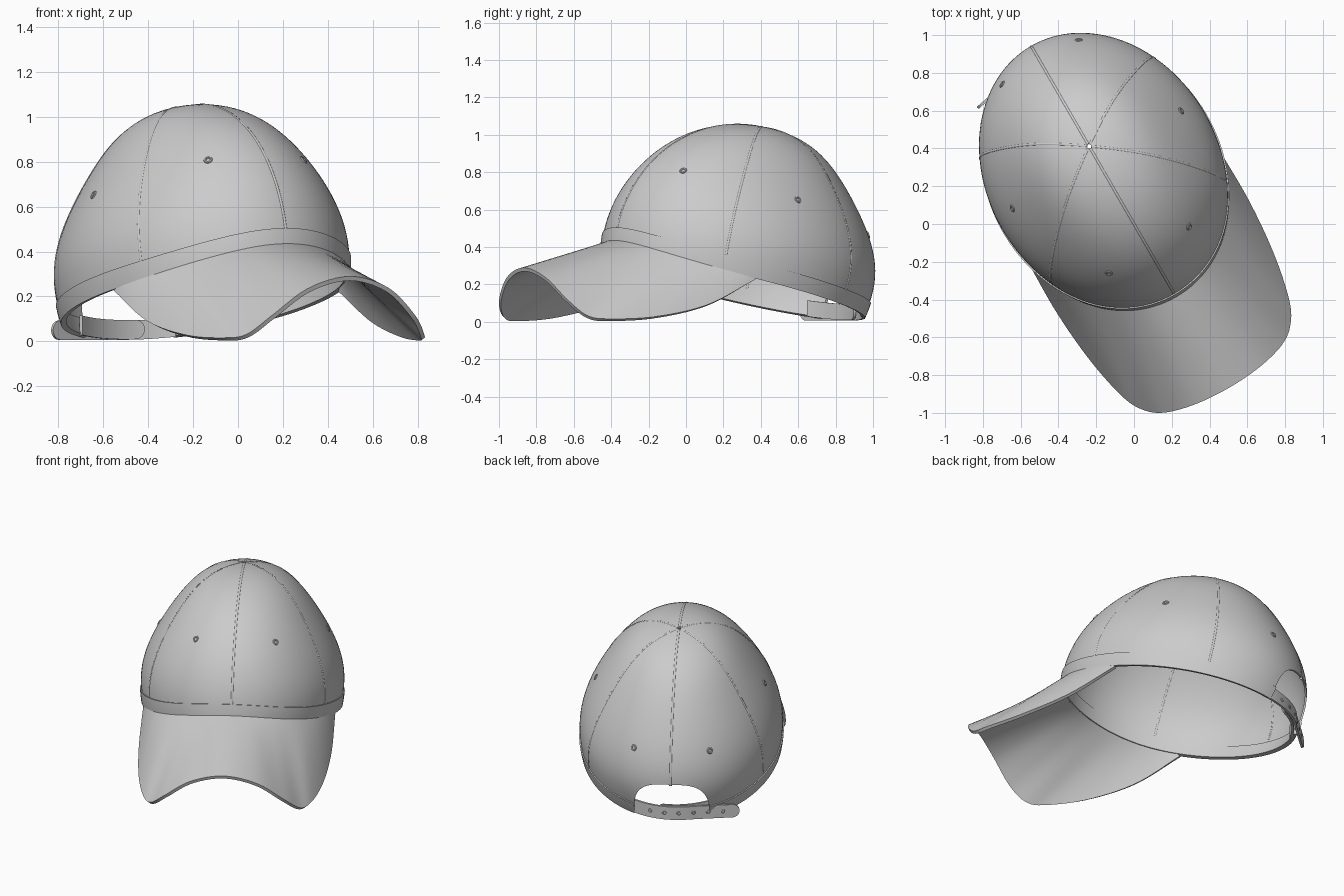
import bpy, bmesh
from math import sin, cos, pi, radians, sqrt
from mathutils import Vector, Matrix

if "Cube" in bpy.data.objects:
    bpy.data.objects.remove(bpy.data.objects["Cube"])

TURN = Matrix.Rotation(radians(30), 4, 'Z')   # cap is built straight, then turned


def surf(th, e):
    """Point on the crown: azimuth th, elevation e on a sheared ellipsoid."""
    s = sin(th)
    r = cos(e)
    if e > 0:
        r *= 1 - 0.1 * (1 - max(0, -s) ** 2) * sin(2 * e) ** 2
    return Vector((0.613 * r * cos(th),
                   0.325 + 0.75 * r * s + 0.15 * sin(e),
                   0.33 - 0.15 * r * s + 0.705 * sin(e)))


def elev(th, dz=0.0):
    """Elevation at height dz above the sloping rim."""
    e = 0.0
    for _ in range(12):
        p = surf(th, e)
        target = 0.255 - 0.243 * p.y + 0.06 * max(0, -sin(th)) ** 4 + dz
        e += (target - p.z) / 0.75
    return e


def normal(th, e):
    d = 0.01
    return (surf(th + d, e) - surf(th - d, e)).cross(surf(th, e + d) - surf(th, e - d)).normalized()


def finish(ob):
    bpy.ops.object.select_all(action='DESELECT')
    bpy.context.view_layer.objects.active = ob
    ob.select_set(True)
    for m in list(ob.modifiers):
        bpy.ops.object.modifier_apply(modifier=m.name)
    bpy.ops.object.shade_smooth_by_angle(angle=radians(40))


def grid(name, rows, thick, closed=False, cutter=None):
    bm = bmesh.new()
    vs = [[bm.verts.new(TURN @ Vector(p)) for p in row] for row in rows]
    n = len(rows[0])
    for a, b in zip(vs, vs[1:]):
        for i in range(n if closed else n - 1):
            j = (i + 1) % n
            bm.faces.new((a[i], a[j], b[j], b[i]))
    bmesh.ops.remove_doubles(bm, verts=bm.verts, dist=1e-5)
    bmesh.ops.recalc_face_normals(bm, faces=bm.faces)
    me = bpy.data.meshes.new(name)
    bm.to_mesh(me)
    bm.free()
    ob = bpy.data.objects.new(name, me)
    bpy.context.collection.objects.link(ob)
    sol = ob.modifiers.new("thickness", 'SOLIDIFY')
    sol.thickness, sol.offset = thick, 0
    if cutter:
        cut = ob.modifiers.new("opening", 'BOOLEAN')
        cut.object, cut.operation, cut.solver = cutter, 'DIFFERENCE', 'EXACT'
    finish(ob)
    return ob


def tube(name, pts, radius):
    cu = bpy.data.curves.new(name, 'CURVE')
    cu.dimensions = '3D'
    cu.bevel_depth, cu.bevel_resolution = radius, 2
    sp = cu.splines.new('POLY')
    sp.points.add(len(pts) - 1)
    for q, p in zip(sp.points, pts):
        q.co = (*(TURN @ p), 1)
    ob = bpy.data.objects.new(name, cu)
    bpy.context.collection.objects.link(ob)


def ring(name, p, n, major, minor):
    rot = (TURN.to_3x3() @ n).to_track_quat('Z', 'Y').to_euler()
    bpy.ops.mesh.primitive_torus_add(location=TURN @ p, rotation=rot, major_radius=major,
                                     minor_radius=minor, major_segments=20, minor_segments=8)
    bpy.context.object.name = name
    finish(bpy.context.object)


def spline(pts, u):
    """Catmull-Rom through pts, u in 0..1; mirrored in x at the start."""
    ps = [Vector(p) for p in pts]
    ps = [Vector((-ps[1].x, ps[1].y, ps[1].z))] + ps + [2 * ps[-1] - ps[-2]]
    f = u * (len(pts) - 1)
    i = min(int(f), len(pts) - 2)
    t = f - i
    a, b, c, d = ps[i:i + 4]
    return 0.5 * (2 * b + (c - a) * t + (2 * a - 5 * b + 4 * c - d) * t * t
                  + (3 * b - a - 3 * c + d) * t ** 3)


# arched cutter for the back opening
bm = bmesh.new()
arch = [(-0.23, -0.2)]
for i in range(33):
    a = pi - pi * i / 32
    c, s = cos(a), max(0, sin(a))
    arch.append((0.23 * (1 if c > 0 else -1) * abs(c) ** 0.66, 0.03 + 0.24 * s ** 0.66))
arch.append((0.23, -0.2))
face = bm.faces.new([bm.verts.new(TURN @ Vector((x, 0.7, z))) for x, z in arch])
ext = bmesh.ops.extrude_face_region(bm, geom=[face])['geom']
bmesh.ops.translate(bm, vec=TURN @ Vector((0, 0.7, 0)),
                    verts=[g for g in ext if isinstance(g, bmesh.types.BMVert)])
bmesh.ops.recalc_face_normals(bm, faces=bm.faces)
me = bpy.data.meshes.new("opening_cutter")
bm.to_mesh(me)
bm.free()
cutter = bpy.data.objects.new("opening_cutter", me)
bpy.context.collection.objects.link(cutter)
cutter.hide_render = True

# crown and band
N, M = 120, 36
angles = [2 * pi * i / N for i in range(N)]
TOP = radians(89)
lows = [elev(t, 0.01) for t in angles]
grid("crown", [[surf(t, lo + (TOP - lo) * k / M) for t, lo in zip(angles, lows)]
               for k in range(M + 1)], 0.012, True, cutter)
grid("band", [[surf(t, elev(t, 0.085 * k / 5)) for t in angles] for k in range(6)],
     0.026, True, cutter)

# panel seams
for k in range(6):
    th = radians(30 + 60 * k)
    lo = elev(th, 0.27 if k == 1 else 0.0)
    tube("seam_%d" % (k + 1), [surf(th, lo + (TOP - lo) * i / 40) for i in range(41)], 0.0085)

# eyelets
for az, e in ((-62, 31), (0, 27), (65, 21)):
    for side, th in (("right", radians(az)), ("left", radians(180 - az))):
        n = normal(th, radians(e))
        ring("eyelet_%s_%d" % (side, az), surf(th, radians(e)) + n * 0.006, n, 0.014, 0.006)

# brim: ruled from the rim to a curved outer edge
edge = [(0, -1.0, 0.28), (0.2, -0.985, 0.23), (0.36, -0.94, 0.11), (0.45, -0.865, 0.025),
        (0.505, -0.75, 0.01), (0.555, -0.5, 0.025), (0.58, -0.2, 0.09), (0.578, 0.09, 0.225)]
rows = []
for k in range(17):
    row = []
    for i in range(-40, 41):
        t = i / 40
        th = -pi / 2 + t * radians(72)
        inner = surf(th, elev(th, 0.008))
        outer = spline(edge, abs(t))
        outer.x *= 1 if t >= 0 else -1
        row.append(inner.lerp(outer, k / 16))
    rows.append(row)
grid("brim", rows, 0.02)


# back straps with rounded ends
def strap(name, x0, x1, path):
    h, length = 0.043, abs(x1 - x0)
    us = [i / 30 * 0.88 for i in range(30)] + [0.88 + 0.12 * sin(pi / 2 * i / 12) for i in range(13)]
    cols = []
    for u in us:
        x, d = x0 + (x1 - x0) * u, (1 - u) * length
        hh = h if d > h else max(0.004, h * sqrt(max(0, 1 - ((h - d) / h) ** 2)))
        y, z = path(x)
        cols.append([(x, y, z - hh), (x, y, z), (x, y, z + hh)])
    grid(name, cols, 0.014)


def outer_path(x):
    y = 1.022 - 1.1 * x * x if x > -0.14 else 1.0 + (x + 0.14) * 0.2
    return y, 0.05 + 0.25 * max(0, x) ** 2


strap("outer_strap", 0.29, -0.41, outer_path)
strap("inner_strap", -0.28, 0.09, lambda x: (1.0 - 1.1 * x * x, 0.052 + 0.25 * x * x))
for i in range(6):
    x = 0.13 - 0.088 * i
    y, z = outer_path(x)
    slope = (outer_path(x + 0.01)[0] - y) / 0.01
    n = Vector((-slope, 1, 0)).normalized()
    ring("strap_hole_%d" % (i + 1), Vector((x, y, z)) + n * 0.006, n, 0.01, 0.004)

bpy.data.objects.remove(cutter)
